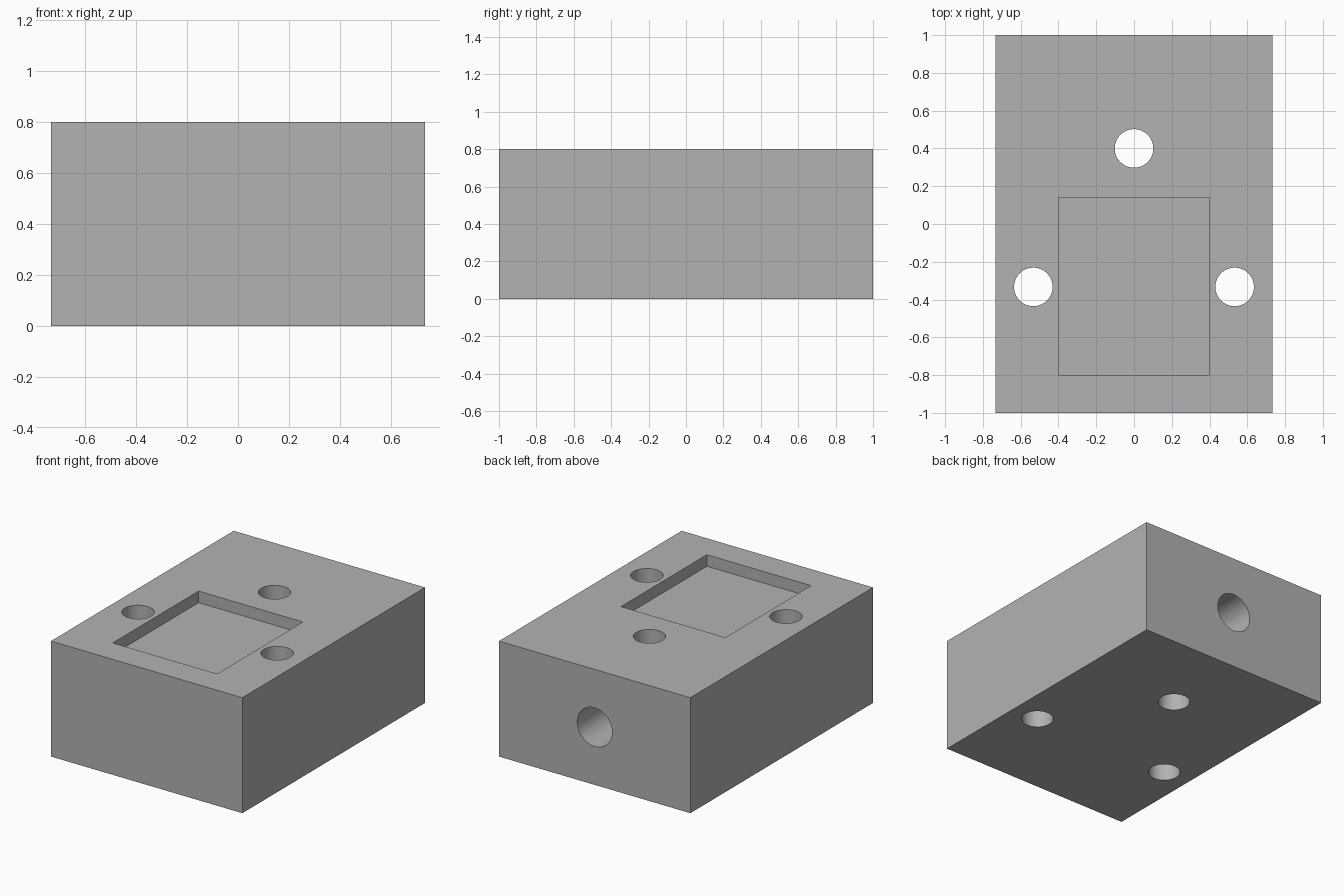
import bpy
import math

cube = bpy.data.objects.get("Cube")
if cube:
    bpy.data.objects.remove(cube, do_unlink=True)

grey = bpy.data.materials.new("light grey")
grey.use_nodes = True
colour = (0.448, 0.448, 0.448, 1)
grey.diffuse_color = colour
grey.node_tree.nodes["Principled BSDF"].inputs["Base Color"].default_value = colour


def box(name, size, centre):
    bpy.ops.mesh.primitive_cube_add(size=1, location=centre)
    obj = bpy.context.object
    obj.name = name
    obj.scale = size
    bpy.ops.object.transform_apply(location=False, rotation=False, scale=True)
    obj.data.materials.append(grey)
    return obj


def cylinder(name, radius, depth, centre, rotation=(0, 0, 0)):
    bpy.ops.mesh.primitive_cylinder_add(
        vertices=64, radius=radius, depth=depth, location=centre, rotation=rotation)
    obj = bpy.context.object
    obj.name = name
    obj.data.materials.append(grey)
    return obj


# Solid block
block = box("block", (1.467, 2, 0.8), (0, 0, 0.4))

# Shallow rectangular pocket in the top
cutters = [box("pocket_cutter", (0.8, 0.94, 0.16), (0, -0.33, 0.8))]

# Three vertical through holes
for name, x, y in (("back", 0, 0.4), ("left", 0.533, -0.333), ("right", -0.533, -0.333)):
    cutters.append(cylinder(name + "_hole_cutter", 0.102, 1.2, (x, y, 0.4)))

# Blind horizontal bore in the back face
cutters.append(cylinder("bore_cutter", 0.134, 1, (0, 0.7, 0.4), (math.pi / 2, 0, 0)))

# Cut each opening, then remove the cutters
bpy.context.view_layer.objects.active = block
for cutter in cutters:
    cut = block.modifiers.new(cutter.name, "BOOLEAN")
    cut.operation = "DIFFERENCE"
    cut.solver = "EXACT"
    cut.object = cutter
    bpy.ops.object.modifier_apply(modifier=cut.name)
    bpy.data.objects.remove(cutter, do_unlink=True)

# Smooth bores with crisp edges
bpy.ops.object.select_all(action="DESELECT")
block.select_set(True)
bpy.context.view_layer.objects.active = block
bpy.ops.object.shade_smooth_by_angle(angle=math.radians(30))
